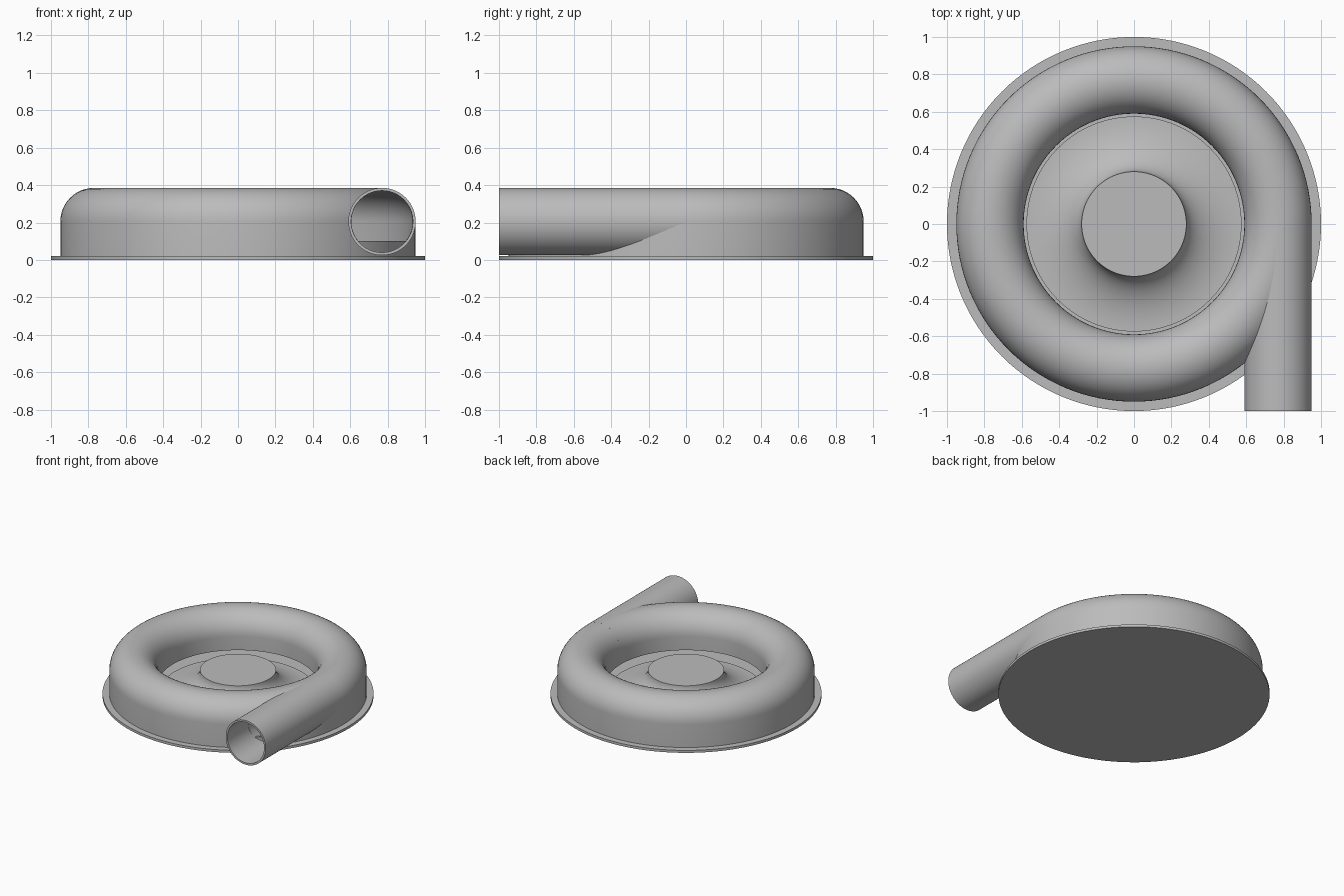
import bpy, bmesh, math
from math import sin, cos, pi
from mathutils import Vector, Matrix

cube = bpy.data.objects.get("Cube")
if cube:
    bpy.data.objects.remove(cube, do_unlink=True)

grey = bpy.data.materials.new("plain_grey")
grey.use_nodes = True
colour = (0.5, 0.5, 0.5, 1)
grey.diffuse_color = colour
grey.node_tree.nodes["Principled BSDF"].inputs["Base Color"].default_value = colour

BASE_TOP = 0.02
MID, TUBE_Z = 0.77, 0.205      # centre of the volute tube
R_OUT, R_IN = 0.18, 0.165      # tube radii
LIP_Z = 0.095


def make(name, bm):
    bmesh.ops.remove_doubles(bm, verts=bm.verts, dist=1e-5)
    bmesh.ops.recalc_face_normals(bm, faces=bm.faces)
    mesh = bpy.data.meshes.new(name)
    bm.to_mesh(mesh)
    bm.free()
    mesh.materials.append(grey)
    obj = bpy.data.objects.new(name, mesh)
    bpy.context.collection.objects.link(obj)
    return obj


def smooth(obj):
    bpy.ops.object.select_all(action='DESELECT')
    bpy.context.view_layer.objects.active = obj
    obj.select_set(True)
    bpy.ops.object.shade_smooth_by_angle(angle=math.radians(30))


def lathe(name, profile, closed=False, steps=128):
    """Spin an (r, z) profile round the z axis."""
    bm = bmesh.new()
    verts = [bm.verts.new((r, 0, z)) for r, z in profile]
    edges = [bm.edges.new(p) for p in zip(verts, verts[1:])]
    if closed:
        edges.append(bm.edges.new((verts[-1], verts[0])))
    bmesh.ops.spin(bm, geom=verts + edges, cent=(0, 0, 0), axis=(0, 0, 1),
                   angle=2 * pi, steps=steps, use_merge=True)
    return make(name, bm)


def arch(radius, bottom, n=24):
    """Upside-down U: half circle with straight legs."""
    arc = [(MID + radius * cos(pi * i / n), TUBE_Z + radius * sin(pi * i / n))
           for i in range(n + 1)]
    return [(MID + radius, bottom[0])] + arc + [(MID - radius, bottom[1])]


# Flat base plate
base = lathe("base_plate", [(0, 0), (1, 0), (1, BASE_TOP), (0, BASE_TOP)])

# Hollow ring housing with an open centre
feet = (BASE_TOP, LIP_Z)
housing = lathe("ring_housing", arch(R_OUT, feet) + arch(R_IN, feet)[::-1], closed=True)

# Opening from the housing into the outlet, level along its lower side
bm = bmesh.new()
ring = [(MID + 0.164 * cos(2 * pi * i / 64), max(0.1, TUBE_Z + 0.164 * sin(2 * pi * i / 64)))
        for i in range(64)]
face = bm.faces.new([bm.verts.new((x, -1.1, z)) for x, z in ring])
bmesh.ops.remove_doubles(bm, verts=bm.verts, dist=1e-5)
ext = bmesh.ops.extrude_face_region(bm, geom=bm.faces[:])
bmesh.ops.translate(bm, vec=(0, 1.04, 0),
                    verts=[g for g in ext["geom"] if isinstance(g, bmesh.types.BMVert)])
cutter = make("opening_cutter", bm)
cutter.hide_render = True
cut = housing.modifiers.new("opening", 'BOOLEAN')
cut.operation = 'DIFFERENCE'
cut.solver = 'EXACT'
cut.object = cutter
bpy.context.view_layer.objects.active = housing
bpy.ops.object.modifier_apply(modifier=cut.name)
bpy.data.objects.remove(cutter, do_unlink=True)

# Straight outlet pipe, tangent to the ring
outlet = lathe("outlet_pipe", [(R_OUT, 0), (R_OUT, 1), (R_IN, 1), (R_IN, 0)], closed=True, steps=96)
outlet.data.transform(Matrix.Translation(Vector((MID, 0, TUBE_Z))) @ Matrix.Rotation(pi / 2, 4, 'X'))

# Flared hub in the centre
HUB_TOP, HUB_R, DISC_R, DISC_Z = 0.21, 0.28, 0.575, 0.04
flare = [(DISC_R - (DISC_R - HUB_R) * cos(pi / 2 * i / 20),
          HUB_TOP - (HUB_TOP - DISC_Z) * sin(pi / 2 * i / 20)) for i in range(21)]
hub = lathe("flared_hub", [(0, HUB_TOP)] + flare + [(DISC_R, BASE_TOP), (0, BASE_TOP)])

for part in (base, housing, outlet, hub):
    smooth(part)
